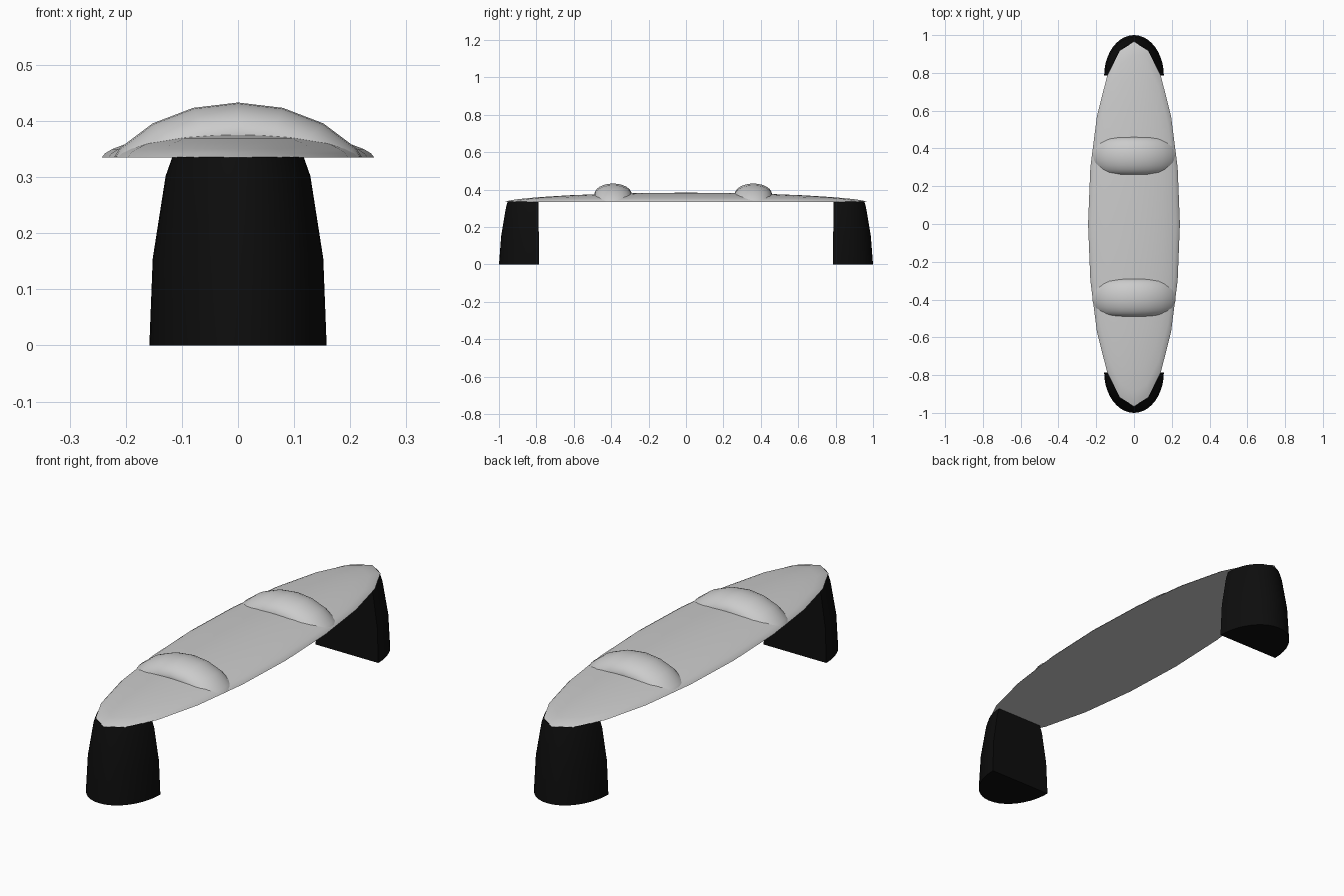
import bpy, bmesh
from math import sin, cos, pi, radians

if "Cube" in bpy.data.objects:
    bpy.data.objects.remove(bpy.data.objects["Cube"])

BASE_Z = 0.335


def finish(bm, name, angle, mat=None):
    bmesh.ops.recalc_face_normals(bm, faces=bm.faces)
    mesh = bpy.data.meshes.new(name)
    bm.to_mesh(mesh)
    bm.free()
    ob = bpy.data.objects.new(name, mesh)
    bpy.context.collection.objects.link(ob)
    if mat:
        mesh.materials.append(mat)
    bpy.ops.object.select_all(action='DESELECT')
    ob.select_set(True)
    bpy.context.view_layer.objects.active = ob
    bpy.ops.object.shade_smooth_by_angle(angle=radians(angle))
    return ob


def loft(bm, rings):
    loops = [[bm.verts.new(p) for p in ring] for ring in rings]
    n = len(loops[0])
    for a, b in zip(loops, loops[1:]):
        for i in range(n):
            j = (i + 1) % n
            bm.faces.new((a[i], a[j], b[j], b[i]))
    bm.faces.new(loops[0][::-1])
    return loops


black = bpy.data.materials.new("black")
black.diffuse_color = (0.004, 0.004, 0.004, 1)
black.use_nodes = True
black.node_tree.nodes["Principled BSDF"].inputs["Base Color"].default_value = black.diffuse_color

# Domed oval plate with a flat underside
N = 20
bm = bmesh.new()
rings = []
for r in (1, 0.975, 0.92, 0.81, 0.65, 0.45, 0.22):
    z = BASE_Z + 0.049 * (1 - r * r) ** 0.62
    rings.append([(0.243 * r * cos(2 * pi * i / N), 0.967 * r * sin(2 * pi * i / N), z)
                  for i in range(N)])
last = loft(bm, rings)[-1]
tip = bm.verts.new((0, 0, BASE_Z + 0.049))
for i in range(N):
    bm.faces.new((last[i], last[(i + 1) % N], tip))
finish(bm, "top_plate", 50)

# Two arched bumps: squashed rings sunk into the plate
M = 24
for name, cy in (("front_bump", -0.39), ("back_bump", 0.36)):
    bm = bmesh.new()
    grid = []
    for i in range(N):
        a = 2 * pi * i / N
        row = []
        for k in range(M):
            t = 2 * pi * k / M
            rad = 0.703 + 0.297 * cos(t)
            row.append(bm.verts.new((0.259 * rad * sin(a), cy + 0.1 * sin(t),
                                     0.238 + 0.195 * rad * cos(a))))
        grid.append(row)
    for i in range(N):
        for k in range(M):
            a, b = grid[i], grid[(i + 1) % N]
            bm.faces.new((a[k], a[(k + 1) % M], b[(k + 1) % M], b[k]))
    # Trim everything below the plate's underside
    bmesh.ops.bisect_plane(bm, geom=bm.verts[:] + bm.edges[:] + bm.faces[:],
                           plane_co=(0, 0, BASE_Z + 0.001), plane_no=(0, 0, 1),
                           clear_inner=True)
    finish(bm, name, 50)

# Tapered D-section legs: (height, half width, outer y, inner y)
LEVELS = [(0, 0.158, 1.0, 0.785), (0.155, 0.152, 0.988, 0.787),
          (0.302, 0.129, 0.963, 0.789), (BASE_Z + 0.001, 0.117, 0.954, 0.79)]
K = 20
for name, s in (("front_leg", -1), ("back_leg", 1)):
    bm = bmesh.new()
    rings = [[(w * cos(pi * i / K), s * (yi + (yo - yi) * sin(pi * i / K)), z)
              for i in range(K + 1)] for z, w, yo, yi in LEVELS]
    loops = loft(bm, rings)
    bm.faces.new(loops[-1])
    finish(bm, name, 40, black)
